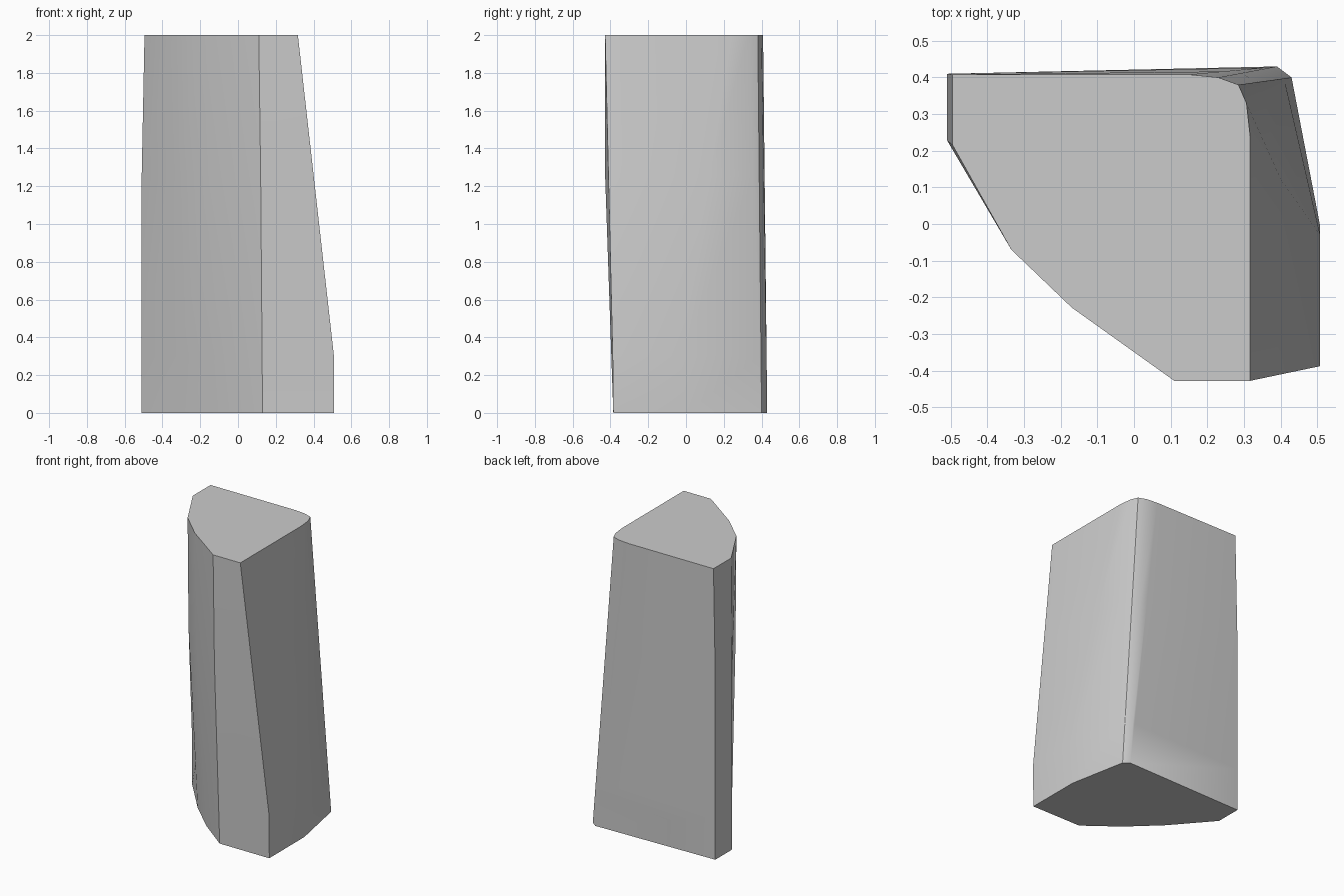
import bpy
import bmesh
import math

# Remove the default cube
default_cube = bpy.data.objects.get("Cube")
if default_cube:
    bpy.data.objects.remove(default_cube, do_unlink=True)

TOP, CHEST, FOOT = 2.0, 1.25, 0.3


def corner(bottom, top, kink_height=None, kink=None):
    """One upright edge of the block, with an optional bend on the way up."""
    path = [(0.0, bottom), (TOP, top)]
    if kink:
        path.insert(1, (kink_height, kink))
    return path


def position_at(path, height):
    """Point on an upright edge at the given height."""
    for (low, start), (high, end) in zip(path, path[1:]):
        if height <= high:
            t = (height - low) / (high - low)
            return [a + (b - a) * t for a, b in zip(start, end)] + [height]


# Upright edges, counter-clockwise from the front
back_round, side_round = (.39, .43), (.43, .4)
corners = [
    corner((.13, -.385), (.11, -.428), CHEST, (.12, -.428)),    # front crease
    corner((.508, -.385), (.317, -.428), FOOT, (.508, -.388)),  # front left
    corner((.507, 0), (.317, .24), FOOT, (.508, -.03)),         # side bend
    corner(side_round, (.307, .33)),                           # rounded corner
    corner(side_round, (.285, .38)),
    corner(back_round, (.23, .4)),
    corner(back_round, (.15, .408)),
    corner((-.51, .41), (-.495, .408), CHEST, (-.51, .41)),     # back right
    corner((-.51, .23), (-.495, .215), CHEST, (-.51, .228)),    # chamfer
    corner((-.288, -.028), (-.335, -.07), CHEST, (-.328, -.07)),
    corner((-.09, -.217), (-.17, -.228), CHEST, (-.155, -.232)),
]

# Skin the rings and close both ends
bm = bmesh.new()
rings = [[bm.verts.new(position_at(path, height)) for path in corners]
         for height in (0.0, FOOT, CHEST, TOP)]
count = len(corners)
for lower, upper in zip(rings, rings[1:]):
    for i in range(count):
        j = (i + 1) % count
        bm.faces.new((lower[i], lower[j], upper[j], upper[i]))
bm.faces.new(reversed(rings[0]))
bm.faces.new(rings[-1])
bmesh.ops.remove_doubles(bm, verts=bm.verts, dist=0.0005)
bmesh.ops.recalc_face_normals(bm, faces=bm.faces)

mesh = bpy.data.meshes.new("tapered_block")
bm.to_mesh(mesh)
bm.free()
block = bpy.data.objects.new("tapered_block", mesh)
bpy.context.collection.objects.link(block)

# Plain grey material
grey = (0.6, 0.6, 0.6, 1.0)
material = bpy.data.materials.new("plain grey")
material.use_nodes = True
material.diffuse_color = grey
shader = next(n for n in material.node_tree.nodes if n.type == "BSDF_PRINCIPLED")
shader.inputs["Base Color"].default_value = grey
mesh.materials.append(material)

# Smooth shading with crisp main edges
bpy.ops.object.select_all(action="DESELECT")
block.select_set(True)
bpy.context.view_layer.objects.active = block
bpy.ops.object.shade_smooth_by_angle(angle=math.radians(30))
